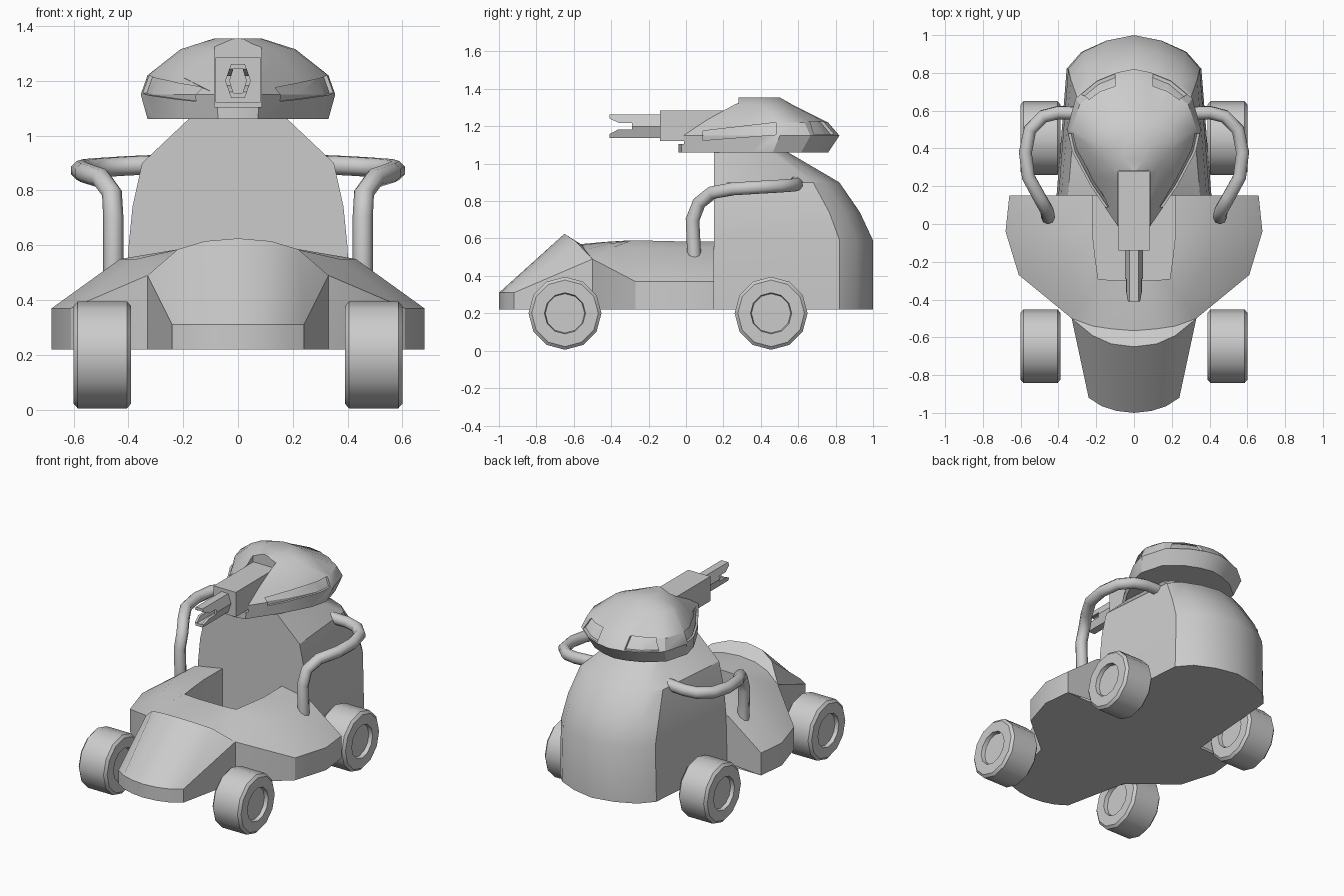
import bpy, bmesh
from math import sin, cos, pi, radians

if "Cube" in bpy.data.objects:
    bpy.data.objects.remove(bpy.data.objects["Cube"])


def finish(ob, angle=30):
    bpy.ops.object.select_all(action='DESELECT')
    ob.select_set(True)
    bpy.context.view_layer.objects.active = ob
    bpy.ops.object.shade_smooth_by_angle(angle=radians(angle))


def loft(name, rows, ring=True, caps=True):
    """Skin rows of points; ring closes each row, caps fill first and last."""
    bm = bmesh.new()
    vs = [[bm.verts.new(p) for p in r] for r in rows]
    n = len(rows[0])
    for a, b in zip(vs, vs[1:]):
        for i in range(n if ring else n - 1):
            j = (i + 1) % n
            bm.faces.new((a[i], a[j], b[j], b[i]))
    if caps:
        bm.faces.new(vs[0])
        bm.faces.new(vs[-1])
    if not ring:
        bm.faces.new([r[0] for r in vs])
        bm.faces.new([r[-1] for r in vs])
    bmesh.ops.remove_doubles(bm, verts=bm.verts, dist=1e-4)
    bmesh.ops.recalc_face_normals(bm, faces=bm.faces)
    me = bpy.data.meshes.new(name)
    bm.to_mesh(me)
    bm.free()
    ob = bpy.data.objects.new(name, me)
    bpy.context.collection.objects.link(ob)
    return ob


def mirrored(half):
    return half + [(-x, y, z) for x, y, z in reversed(half) if x != 0]


def at_z(row, z):
    return [(x, y, z) for x, y, _ in row]


def cut(ob, cutter):
    m = ob.modifiers.new("cut", 'BOOLEAN')
    m.operation, m.solver, m.object = 'DIFFERENCE', 'EXACT', cutter
    bpy.context.view_layer.objects.active = ob
    bpy.ops.object.modifier_apply(modifier=m.name)
    bpy.data.objects.remove(cutter)


def box(name, x, y0, y1, z0, z1):
    return loft(name, [[(-x, y, z0), (x, y, z0), (x, y, z1), (-x, y, z1)] for y in (y0, y1)])


# Nose: lip, ridge, and arc where it meets the hood
lip = mirrored([(.24, -.92, .31), (.17, -.965, .31), (.09, -.99, .31), (0, -1, .31)])
ridge = mirrored([(.33, -.5, .49), (.22, -.59, .585), (.12, -.635, .615), (0, -.65, .625)])
arc_half = [(.33, -.5, .49), (.22, -.54, .54), (.12, -.555, .565), (0, -.565, .57)]
arc = mirrored(arc_half)
low = at_z(lip, .22)
finish(loft("nose", [low, lip, ridge, arc, at_z(arc, .22), low], ring=False, caps=False))

# Chassis with open cockpit
wall = mirrored([(.66, .15, .37), (.68, -.04, .37), (.61, -.27, .37)] + arc_half)
deck = mirrored([(.42, .15, .55), (.43, -.05, .55), (.37, -.27, .55), (.25, -.40, .55),
                 (.18, -.42, .57), (.1, -.43, .58), (0, -.43, .582)])
rim = mirrored([(.22, .15, .585), (.22, -.05, .585), (.205, -.18, .588), (.19, -.29, .59),
                (.13, -.297, .59), (.07, -.3, .59), (0, -.3, .59)])
finish(loft("chassis", [at_z(wall, .22), wall, deck, rim, at_z(rim, .25)], ring=False))

# Rear tower
plan = [(1, 0), (.87, .79), (.68, .895), (.36, .965), (0, 1)]
tower = []
for z, w, back in [(.22, .41, 1), (.59, .4, 1), (.74, .385, .93), (.9, .35, .82), (1.07, .17, .53)]:
    tower.append(mirrored([(u * w, .15 + t * (back - .15), z) for u, t in plan]))
finish(loft("rear_tower", tower))

# Turret shell
turret_plan = [(0, 0), (.22, .02), (.65, .28), (.92, .49), (1, .63),
               (.87, .82), (.55, .93), (.25, .98), (0, 1)]


def turret_shell(name, k=1):
    rows = []
    for z, yf, yb, w in [(1.06, -.04, .76, .33), (1.15, -.04, .82, .355), (1.22, .06, .76, .33),
                         (1.315, .21, .57, .21), (1.355, .28, .5, .085)]:
        row = mirrored([(u * w, yf + t * (yb - yf), z) for u, t in turret_plan])
        rows.append([(x * k, .4 + (y - .4) * k, 1.16 + (z - 1.16) * k) for x, y, z in row])
    return loft(name, rows)


turret = turret_shell("turret")

# Recessed side slits and rear windows follow the shell surface
slit = [(.09, 1.125), (.09, 1.175), (.48, 1.22), (.48, 1.155)]
window = [(.10, 1.155), (.10, 1.225), (.24, 1.225), (.28, 1.155)]
for s in (-1, 1):
    a = loft("slit_cutter", [[(s * x, y, z) for y, z in slit] for x in (.08, .5)])
    cut(a, turret_shell("core", .955))
    cut(turret, a)
    b = loft("window_cutter", [[(s * x, y, z) for x, z in window] for y in (.5, 1)])
    cut(b, turret_shell("core", .955))
    cut(turret, b)
cut(turret, box("channel_cutter", .085, -.3, .28, 1.105, 1.5))
finish(turret)

# Gun housing and forked hollow barrel
finish(box("gun_housing", .082, -.14, .279, 1.12, 1.285))


def hexagon(y, mid, side, h):
    return [(mid, y, 1.2), (side, y, 1.2 + h), (-side, y, 1.2 + h),
            (-mid, y, 1.2), (-side, y, 1.2 - h), (side, y, 1.2 - h)]


barrel = loft("gun_barrel", [hexagon(-.13, .047, .025, .062), hexagon(-.41, .047, .025, .062),
                             hexagon(-.41, .03, .017, .044), hexagon(-.2, .03, .017, .044)])
notch = [(-.45, 1.262), (-.36, 1.218), (-.29, 1.218), (-.29, 1.184), (-.36, 1.184), (-.45, 1.138)]
cut(barrel, loft("notch_cutter", [[(x, y, z) for y, z in notch] for x in (-.1, .1)]))
finish(barrel)

# Side pipes
path = [(.455, .045, .48), (.455, .035, .7), (.46, .07, .79), (.5, .14, .845), (.56, .25, .865),
        (.575, .38, .873), (.55, .5, .88), (.48, .57, .885), (.4, .59, .89), (.28, .585, .895)]
for s, side in ((-1, "left"), (1, "right")):
    cu = bpy.data.curves.new("pipe_" + side, 'CURVE')
    cu.dimensions = '3D'
    cu.bevel_depth, cu.bevel_resolution, cu.use_fill_caps = .037, 2, True
    sp = cu.splines.new('POLY')
    sp.points.add(len(path) - 1)
    for p, (x, y, z) in zip(sp.points, path):
        p.co = (s * x, y, z, 1)
    sp.use_smooth = True
    bpy.context.collection.objects.link(bpy.data.objects.new("pipe_" + side, cu))

# Wheels with a recessed hub on both faces
half_profile = [(.105, .08), (.11, .105), (.178, .105), (.195, .09)]
profile = [(r, -d) for r, d in half_profile] + half_profile[::-1]
for s, side in ((-1, "left"), (1, "right")):
    for y, end in ((-.647, "front"), (.455, "rear")):
        rows = [[(s * .495 + d, y + r * cos(i * pi / 6), .2 + r * sin(i * pi / 6))
                 for i in range(12)] for r, d in profile]
        finish(loft(f"wheel_{end}_{side}", rows), 35)
